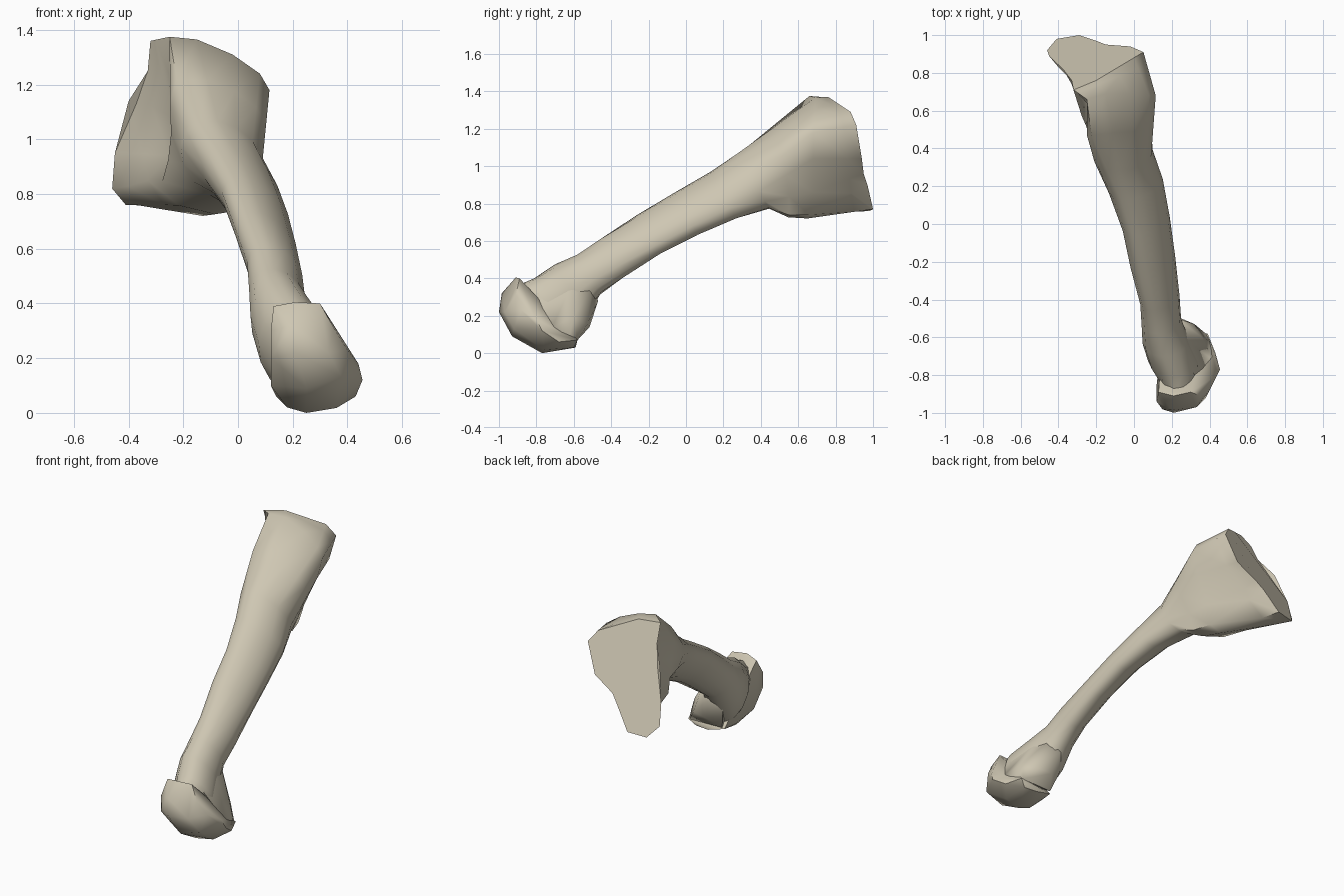
import bpy, bmesh, math
from mathutils import Vector

bone = bpy.data.materials.new("bone_beige")
bone.diffuse_color = (0.62, 0.57, 0.45, 1)
N = 14


def finish(name, bm, angle):
    bmesh.ops.recalc_face_normals(bm, faces=bm.faces)
    me = bpy.data.meshes.new(name)
    bm.to_mesh(me)
    bm.free()
    me.materials.append(bone)
    ob = bpy.data.objects.new(name, me)
    bpy.context.collection.objects.link(ob)
    bpy.ops.object.select_all(action='DESELECT')
    ob.select_set(True)
    bpy.context.view_layer.objects.active = ob
    bpy.ops.object.shade_smooth_by_angle(angle=math.radians(angle))


def oval(x, y, z, rx, rv, lean):
    # cross-section perpendicular to the sloping shaft, leaning down to the right
    up = Vector((0, -0.5, 0.87))
    return [Vector((x + rx * math.cos(a), y, z)) + up * (rv * math.sin(a) - lean * rx * math.cos(a))
            for a in (math.radians(20) + 2 * math.pi * i / N for i in range(N))]


def blend(a, b, t):
    return [p.lerp(q, t) for p, q in zip(a, b)]


def hull(name, points, angle):
    bm = bmesh.new()
    for p in points:
        bm.verts.new(p)
    bmesh.ops.convex_hull(bm, input=bm.verts)
    bmesh.ops.delete(bm, geom=[v for v in bm.verts if not v.link_faces], context='VERTS')
    finish(name, bm, angle)


# joint face at the wide end
face = [Vector(p) for p in [
    (.05, .91, 1.22), (.0, .88, 1.29), (-.10, .82, 1.33), (-.20, .76, 1.37), (-.32, .71, 1.36),
    (-.33, .76, 1.25), (-.40, .83, 1.14), (-.45, .89, .95), (-.46, .92, .82), (-.41, .98, .76),
    (-.29, 1.0, .77), (-.20, .97, .90), (-.15, .95, .96), (-.02, .94, 1.04)]]
# flared section just in front of it, hollow on the left
flare = [Vector(p) for p in [
    (.115, .68, 1.18), (.08, .68, 1.24), (-.02, .69, 1.31), (-.15, .69, 1.365), (-.25, .66, 1.375),
    (-.25, .64, 1.23), (-.22, .66, 1.07), (-.25, .68, .94), (-.33, .74, .85), (-.27, .72, .76),
    (-.13, .65, .72), (-.04, .66, .74), (-.01, .68, .86), (.075, .68, 1.04)]]

# shaft, from the flare down into the head
shaft = [oval(*r) for r in [
    (-.055, .36, .92, .155, .165, .3), (.01, .20, .845, .143, .127, .45), (.065, 0, .745, .125, .112, .5),
    (.10, -.20, .635, .118, .105, .5), (.137, -.40, .505, .104, .115, .4), (.145, -.52, .42, .105, .12, .25),
    (.167, -.62, .33, .122, .165, .1), (.21, -.72, .24, .135, .185, 0), (.23, -.80, .20, .10, .19, 0)]]

# rim behind the joint face, with a standing flange on the left
rim = blend(flare, face, 0.72)
for i, dx in ((5, .03), (6, .035), (7, .045), (8, .02), (12, -.02)):
    rim[i].x += dx

# swelling between flare and shaft
swell = blend(flare, shaft[0], 0.5)
for i in range(N):
    if 4 <= i <= 9:
        swell[i].x -= 0.03
    if 9 <= i <= 11:
        swell[i].z -= 0.02
rings = [face, rim, flare, swell] + shaft

bm = bmesh.new()
loops = [[bm.verts.new(p) for p in ring] for ring in rings]
for a, b in zip(loops, loops[1:]):
    for i in range(N):
        j = (i + 1) % N
        bm.faces.new((a[i], a[j], b[j], b[i]))
bm.faces.new(loops[0])
bm.faces.new(loops[-1])
finish("shaft_and_base", bm, 55)

# rounded head: left edge, middle and right edge arcs, wrapped in a hull
left = [(.13, -.89, .39), (.12, -.94, .30), (.12, -.94, .20), (.12, -.85, .10), (.14, -.70, .06), (.15, -.60, .06)]
middle = [(.21, -.91, .405), (.20, -.985, .32), (.21, -1.0, .22), (.25, -.93, .09), (.25, -.77, 0), (.26, -.59, .03)]
right = [(.30, -.89, .40), (.35, -.91, .31), (.40, -.88, .23), (.44, -.80, .18), (.455, -.77, .12),
         (.43, -.68, .06), (.39, -.58, .07)]
belly = [(.36, -.76, .018), (.38, -.92, .13), (.33, -.97, .22), (.18, -.76, .02), (.15, -.98, .25), (.35, -.6, .03)]
hull("head", left + middle + right + belly, 45)

# neck behind the head, tying its right side to the shaft
hull("neck", [(.23, -.50, .36), (.25, -.60, .39), (.32, -.80, .32), (.36, -.60, .20), (.40, -.62, .10),
              (.38, -.58, .07), (.16, -.59, .07), (.42, -.72, .13), (.13, -.55, .17), (.21, -.515, .14),
              (.32, -.53, .15), (.20, -.75, .20), (.18, -.47, .28), (.10, -.52, .30)], 60)
